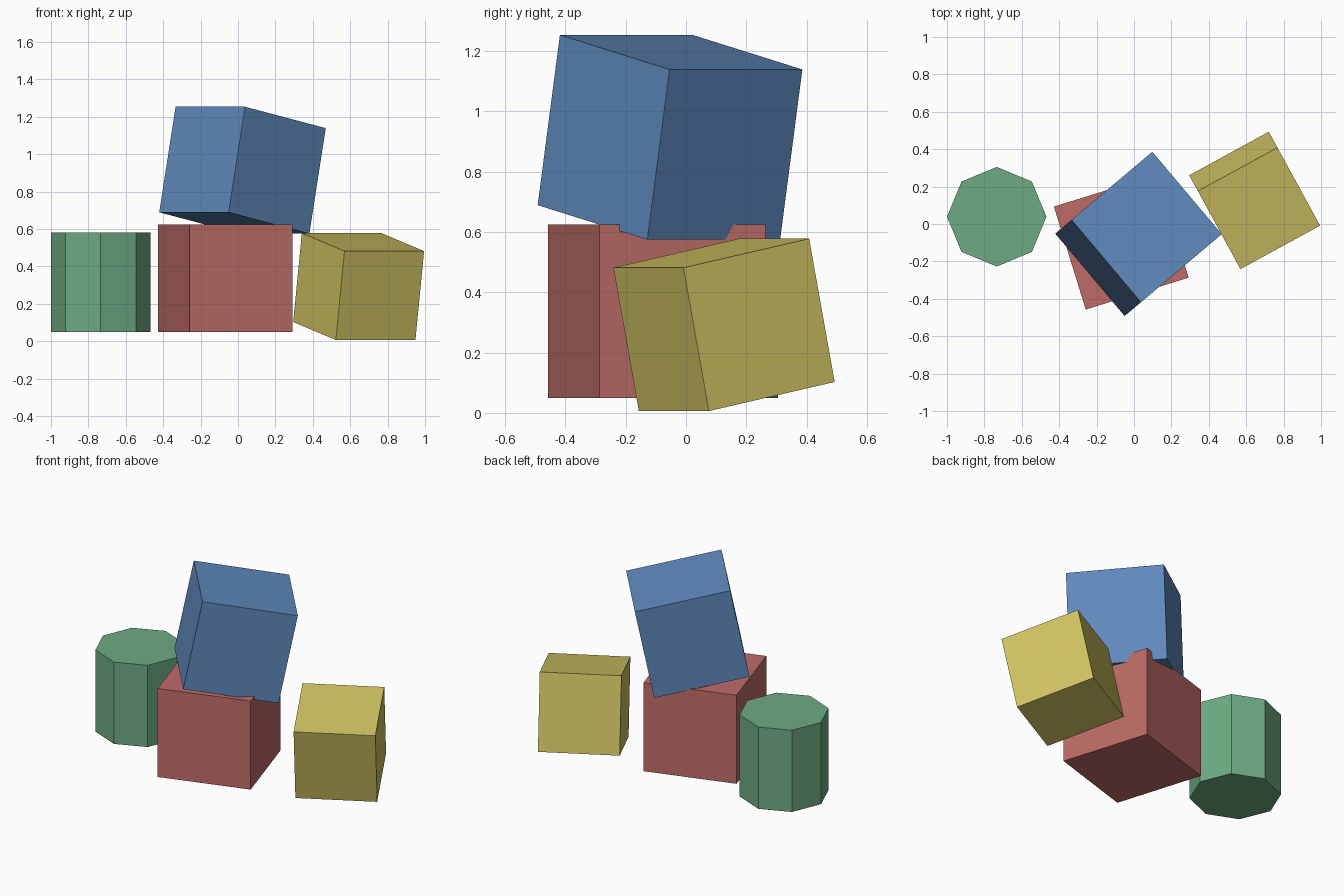
import bpy
import math
from mathutils import Matrix

if "Cube" in bpy.data.objects:
    bpy.data.objects.remove(bpy.data.objects["Cube"])


def material(name, rgb):
    m = bpy.data.materials.new(name)
    m.diffuse_color = (*rgb, 1.0)
    m.use_nodes = True
    m.node_tree.nodes["Principled BSDF"].inputs["Base Color"].default_value = m.diffuse_color
    return m


def finish(obj, name, mat):
    obj.name = name
    obj.data.name = name
    obj.data.materials.append(mat)
    return obj


def block(name, size, centre, yaw, tilt, mat):
    """Cube tilted down along its own x axis, then turned about z."""
    bpy.ops.mesh.primitive_cube_add(size=size)
    obj = bpy.context.object
    obj.matrix_world = (Matrix.Translation(centre)
                        @ Matrix.Rotation(yaw, 4, 'Z')
                        @ Matrix.Rotation(tilt, 4, 'Y'))
    return finish(obj, name, mat)


blue = material("blue paint", (0.117, 0.254, 0.515))
red = material("red paint", (0.515, 0.148, 0.137))
green = material("green paint", (0.155, 0.41, 0.225))
yellow = material("yellow paint", (0.63, 0.54, 0.123))

# Upright base block and the tilted block resting on it
block("base_block", 0.576, (-0.068, -0.097, 0.337), 0.3, 0.0, red)
block("top_block", 0.576, (0.024, -0.053, 0.914), 0.7, 0.2, blue)

# Smaller block leaning beside the base
block("leaning_block", 0.485, (0.645, 0.126, 0.292),
      0.5 - math.pi / 2, 0.2, yellow)

# Eight-sided drum on the other side
bpy.ops.mesh.primitive_cylinder_add(vertices=8, radius=0.266, depth=0.532,
                                    location=(-0.734, 0.039, 0.315))
finish(bpy.context.object, "octagonal_drum", green)
